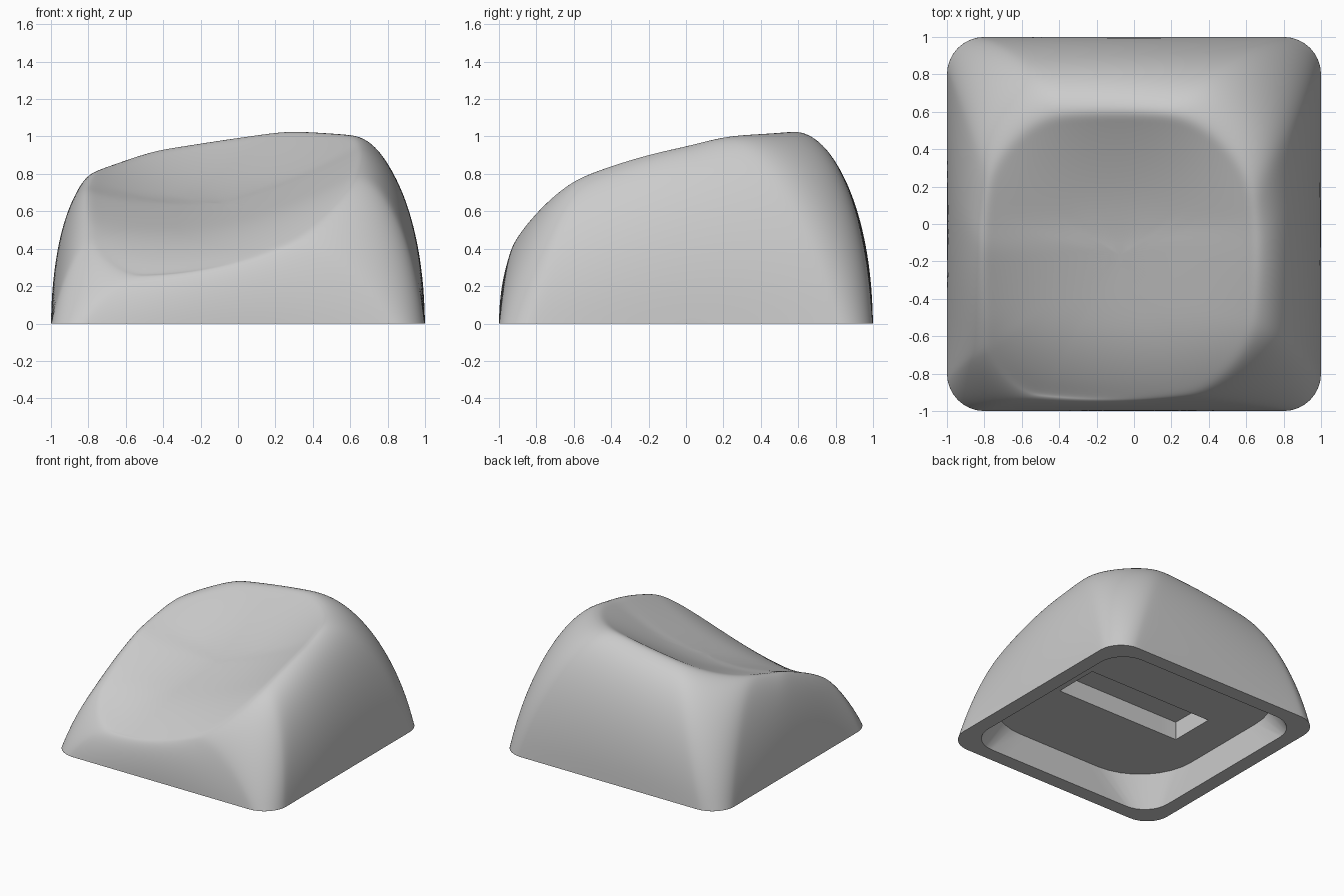
import bpy, bmesh, math

cube = bpy.data.objects.get("Cube")
if cube:
    bpy.data.objects.remove(cube, do_unlink=True)

grey = bpy.data.materials.new("plain_grey")
grey.use_nodes = True
colour = (0.6, 0.6, 0.6, 1)
grey.diffuse_color = colour
grey.node_tree.nodes["Principled BSDF"].inputs["Base Color"].default_value = colour

ARC, SIDE = 9, 8


def outline(cx, cy, hx, hy, radii, barrel=0):
    """Rounded rectangle about a centre; barrel bows its sides outwards."""
    signs = [(1, 1), (-1, 1), (-1, -1), (1, -1)]
    arcs = []
    for i, ((sx, sy), r) in enumerate(zip(signs, radii)):
        angles = [(i + k / (ARC - 1)) * math.pi / 2 for k in range(ARC)]
        arcs.append([(sx * (hx - r) + r * math.cos(a), sy * (hy - r) + r * math.sin(a))
                     for a in angles])
    points = []
    for i, arc in enumerate(arcs):
        points += arc
        (ax, ay), (bx, by) = arc[-1], arcs[(i + 1) % 4][0]
        for k in range(1, SIDE):
            f = k / SIDE
            points.append((ax + (bx - ax) * f, ay + (by - ay) * f))
    return [(cx + x * (1 - barrel * (y / hy) ** 2),
             cy + y * (1 - barrel / 2 * (x / hx) ** 2)) for x, y in points]


def square(half, r):
    return outline(0, 0, half, half, [r] * 4)


def dish_height(x, y):
    """Tilted top, scooped between its two sides."""
    ridge = 0.975 + 0.22 * y - 0.1 * y * y
    ridge += 0.1 * max(y, 0) - 0.55 * max(0, -y - 0.5) ** 2
    tilt = (0.157 + 0.1 * max(0, -y - 0.1)) * (x - 0.7)
    reach = 0.75 if y > -0.1 else 1.15
    scoop = 0.17 * (1 - ((y + 0.1) / reach) ** 2)
    across = (x + 0.06) / 0.74
    return ridge + tilt - scoop * (1 - across * across)


def loft(name, rings, centre=None):
    """Skin a stack of rings and close the last one."""
    bm = bmesh.new()
    loops = [[bm.verts.new(p) for p in ring] for ring in rings]
    n = len(loops[0])
    for low, high in zip(loops, loops[1:]):
        for i in range(n):
            j = (i + 1) % n
            bm.faces.new((low[i], low[j], high[j], high[i]))
    if centre:
        tip = bm.verts.new(centre)
        for i in range(n):
            bm.faces.new((loops[-1][i], loops[-1][(i + 1) % n], tip))
    else:
        bm.faces.new(loops[-1])
    mesh = bpy.data.meshes.new(name)
    bm.to_mesh(mesh)
    bm.free()
    mesh.materials.append(grey)
    obj = bpy.data.objects.new(name, mesh)
    bpy.context.collection.objects.link(obj)
    return obj


# Outer shell: elliptical walls whose corners widen steadily towards the rim
mid_x, mid_y, half_x, half_y = -0.075, -0.165, 0.73, 0.765
rim_radii = [0.44, 0.38, 0.26, 0.36]
rim_barrel = 0.13
rim = outline(mid_x, mid_y, half_x, half_y, rim_radii, rim_barrel)
rings = []
STEPS = 10
for step in range(STEPS + 1):
    angle = step / STEPS * math.pi / 2
    h, inset = math.sin(angle), 1 - math.cos(angle)
    level = outline(mid_x * inset, mid_y * inset,
                    1 + (half_x - 1) * inset, 1 + (half_y - 1) * inset,
                    [0.2 + (r - 0.2) * h for r in rim_radii], rim_barrel * h)
    rings.append([(x, y, dish_height(rx, ry) * h) for (x, y), (rx, ry) in zip(level, rim)])

# Dish: the rim shrinking to the middle
for s in (0.93, 0.85, 0.72, 0.55, 0.36, 0.16):
    ring = [(mid_x + (x - mid_x) * s, mid_y + (y - mid_y) * s) for x, y in rim]
    rings.append([(x, y, dish_height(x, y)) for x, y in ring])
shell = loft("cap_shell", rings, (mid_x, mid_y, dish_height(mid_x, mid_y)))
for face in shell.data.polygons:
    face.use_smooth = True
smooth = shell.modifiers.new("rounding", "SUBSURF")
smooth.levels = smooth.render_levels = 2

# Underside: flat bottom edge, shallow pocket and a slot in its ceiling
base, pocket, ceiling = square(1, 0.2), square(0.88, 0.22), square(0.88, 0.5)
slot = outline(0, 0, 0.57, 0.19, [0.001] * 4)
levels = [(base, 0), (pocket, 0), (ceiling, 0.24), (slot, 0.24), (slot, 0.39)]
underside = loft("cap_underside", [[(x, y, z) for x, y in ring] for ring, z in levels])
bpy.ops.object.select_all(action="DESELECT")
underside.select_set(True)
bpy.context.view_layer.objects.active = underside
bpy.ops.object.shade_smooth_by_angle(angle=math.radians(30))
